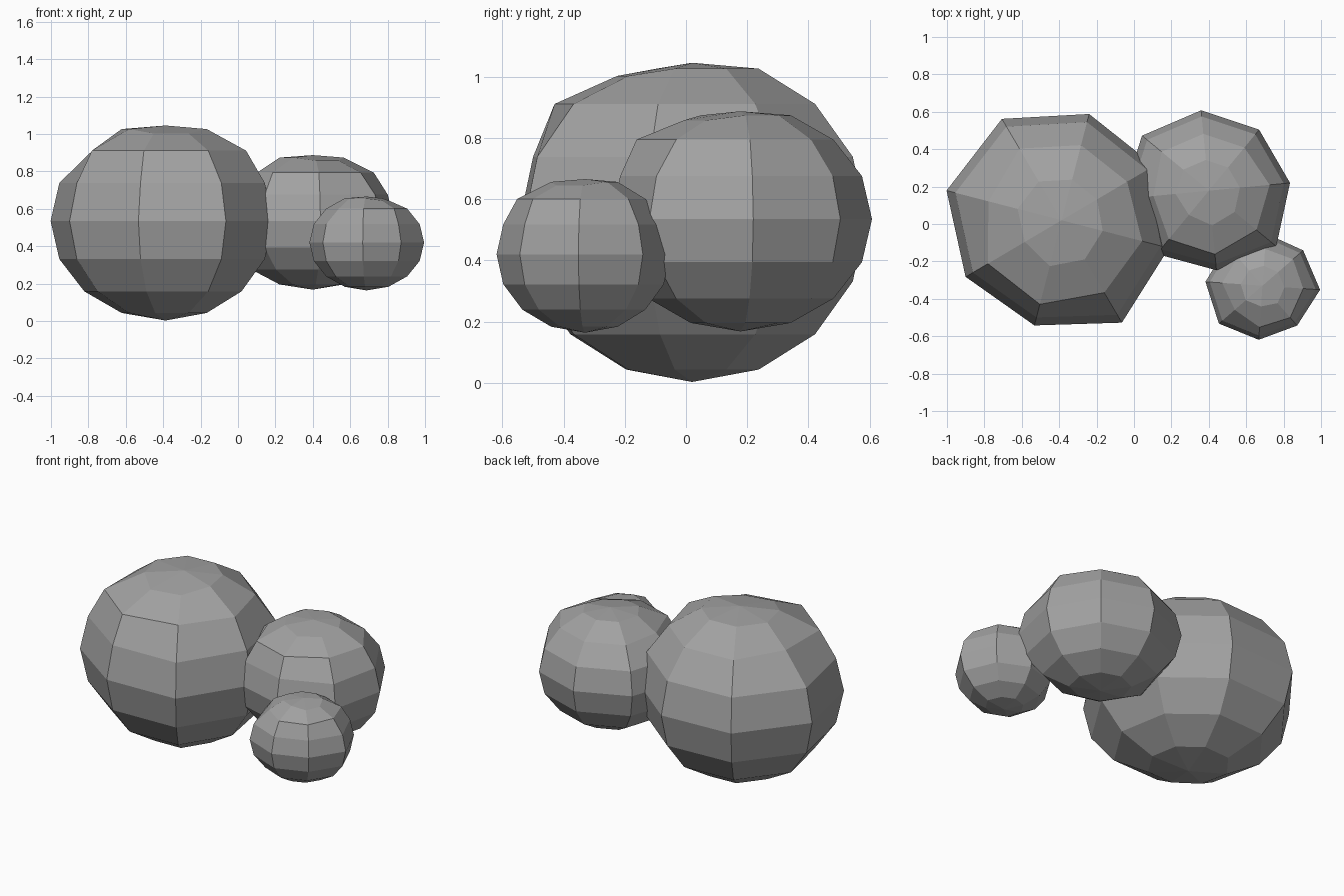
import bpy, bmesh, math

cube = bpy.data.objects.get("Cube")
if cube:
    bpy.data.objects.remove(cube)

stone = bpy.data.materials.new("stone grey")
stone.use_nodes = True
colour = (0.36, 0.36, 0.36, 1)
stone.diffuse_color = colour
stone.node_tree.nodes["Principled BSDF"].inputs["Base Color"].default_value = colour

# Uneven width of the eight sides of a boulder, counted from its front corner
SIDES = [0.96, 1.05, 0.98, 0.95, 0.97, 1.04, 1.05, 0.985]
# Extra bulge or wear of each side at the shoulder, below the crown
SHOULDER = [1.13, 1.0, 1.06, 1.0, 1.0, 1.0, 0.9, 1.085]


def boulder(name, centre, width, height, turn):
    bm = bmesh.new()
    bmesh.ops.create_uvsphere(bm, u_segments=8, v_segments=8, radius=1)
    for v in bm.verts:
        flat = math.hypot(v.co.x, v.co.y)
        z = v.co.z
        if flat < 0.01:
            # Flattened crown
            v.co.z = 0.96 if z > 0 else -1
        else:
            side = round(math.atan2(v.co.y, v.co.x) / math.radians(45)) % 8
            r = flat * SIDES[side]
            if 0.6 < z < 0.8:
                r *= SHOULDER[side]
            # Front of the crown slumps
            if side < 2 and z > 0.9:
                z -= 0.045
                if side == 0:
                    r *= 1.14
            a = math.radians(45 * side + turn)
            v.co = (r * math.cos(a), r * math.sin(a), z)
        v.co.x *= width
        v.co.y *= width
        v.co.z *= height
    mesh = bpy.data.meshes.new(name)
    bm.to_mesh(mesh)
    bm.free()
    mesh.materials.append(stone)
    ob = bpy.data.objects.new(name, mesh)
    ob.location = centre
    bpy.context.collection.objects.link(ob)


boulder("large_boulder", (-0.387, 0.02, 0.535), 0.605, 0.532, -104.5)
boulder("medium_boulder", (0.40, 0.178, 0.535), 0.445, 0.367, -84.5)
boulder("small_boulder", (0.687, -0.33, 0.42), 0.294, 0.256, -49)
